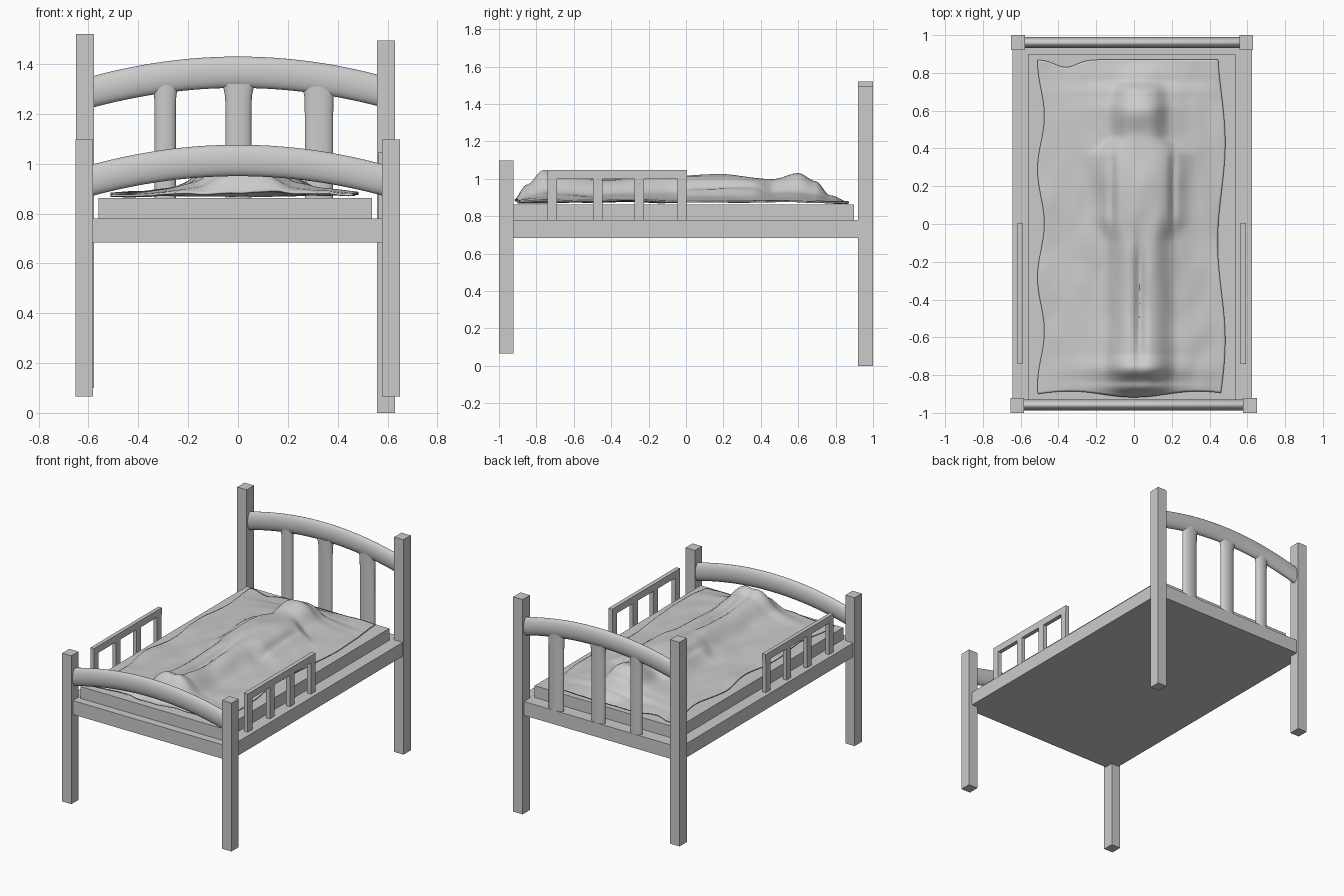
import bpy, bmesh, math
from mathutils import Vector, noise

if "Cube" in bpy.data.objects:
    bpy.data.objects.remove(bpy.data.objects["Cube"])


def add_mesh(name, bm, smooth=False):
    bmesh.ops.recalc_face_normals(bm, faces=bm.faces[:])
    mesh = bpy.data.meshes.new(name)
    bm.to_mesh(mesh)
    bm.free()
    ob = bpy.data.objects.new(name, mesh)
    bpy.context.collection.objects.link(ob)
    if smooth:
        bpy.ops.object.select_all(action='DESELECT')
        bpy.context.view_layer.objects.active = ob
        ob.select_set(True)
        bpy.ops.object.shade_smooth_by_angle(angle=math.radians(40))
    return ob


def put_box(bm, x, y, z):
    """Add a box spanning the given (low, high) ranges."""
    geo = bmesh.ops.create_cube(bm, size=1)
    for v in geo['verts']:
        v.co = [(lo + hi) / 2 + c * (hi - lo) for c, (lo, hi) in zip(v.co, (x, y, z))]


def box(name, x, y, z):
    bm = bmesh.new()
    put_box(bm, x, y, z)
    return add_mesh(name, bm)


def loft(name, rings):
    """Skin a list of closed rings and cap both ends."""
    bm = bmesh.new()
    loops = [[bm.verts.new(p) for p in r] for r in rings]
    n = len(loops[0])
    for a, b in zip(loops, loops[1:]):
        for i in range(n):
            bm.faces.new((a[i], a[(i + 1) % n], b[(i + 1) % n], b[i]))
    bm.faces.new(loops[0])
    bm.faces.new(loops[-1])
    return add_mesh(name, bm, True)


ANGLES = [2 * math.pi * i / 24 for i in range(24)]


def curved_rail(name, y, z_mid):
    rings = []
    for k in range(33):
        x = -0.6 + 1.2 * k / 32
        z = z_mid - 0.078 * (x / 0.58) ** 2
        rings.append([(x, y + 0.029 * math.cos(a), z + 0.063 * math.sin(a)) for a in ANGLES])
    return loft(name, rings)


def slat(name, x, half_width):
    rings = []
    for z, grow in ((0.74, 1), (1.0, 1), (1.2, 1), (1.27, 1.03), (1.3, 1.15), (1.32, 1.3)):
        rings.append([(x + half_width * grow * math.cos(a), 0.96 + 0.025 * math.sin(a), z)
                      for a in ANGLES])
    return loft(name, rings)


# corner posts
box("front_left_post", (-0.653, -0.582), (-1.0, -0.922), (0.065, 1.097))
box("front_right_post", (0.578, 0.65), (-1.0, -0.922), (0.065, 1.097))
box("back_left_post", (-0.65, -0.578), (0.92, 1.0), (0.10, 1.52))
box("back_right_post", (0.558, 0.63), (0.92, 1.0), (0.0, 1.495))

# base and mattress
box("bed_base", (-0.642, 0.624), (-0.985, 0.985), (0.683, 0.78))
box("mattress", (-0.56, 0.537), (-0.93, 0.897), (0.775, 0.862))

# headboard and footboard
curved_rail("headboard_rail", 0.96, 1.367)
curved_rail("footboard_rail", -0.958, 1.013)
for i, (x, hw) in enumerate(((-0.292, 0.043), (0.002, 0.052), (0.325, 0.057))):
    slat(f"headboard_slat_{i + 1}", x, hw)

# side guards
for side, x in (("left", (-0.617, -0.59)), ("right", (0.564, 0.593))):
    bm = bmesh.new()
    put_box(bm, x, (-0.74, 0.005), (0.998, 1.046))
    for y in (-0.715, -0.472, -0.25, -0.021):
        put_box(bm, x, (y - 0.025, y + 0.025), (0.77, 1.0))
    add_mesh(f"{side}_side_guard", bm)


# blanket draped over a sleeping figure
def interp(table, t):
    for (t0, v0), (t1, v1) in zip(table, table[1:]):
        if t <= t1:
            s = max(0, (t - t0) / (t1 - t0))
            s = s * s * (3 - 2 * s)
            return v0 + (v1 - v0) * s
    return table[-1][1]


RIDGE = [(-0.92, 0.01), (-0.85, 0.09), (-0.76, 0.168), (-0.68, 0.14), (-0.45, 0.12), (-0.1, 0.135),
         (0.2, 0.15), (0.46, 0.122), (0.6, 0.15), (0.69, 0.11), (0.77, 0.035), (0.87, 0.0)]
WIDTH = [(-0.9, 0.14), (-0.1, 0.14), (0.05, 0.19), (0.36, 0.21), (0.47, 0.12), (0.6, 0.12), (0.8, 0.1)]


def bump(x, y, cx, cy, rx, ry):
    return math.exp(-((x - cx) / rx) ** 2 - ((y - cy) / ry) ** 4)


def blanket_height(x, y):
    d = abs(x - 0.03)
    w = interp(WIDTH, y)
    ridge = interp(RIDGE, y)
    z = ridge * (0.55 * math.exp(-(d / w) ** 4) + 0.45 * math.exp(-(d / 0.3) ** 2))
    z -= 0.03 * bump(x, y, 0.03, -0.42, 0.028, 0.33)     # gap between the legs
    for cx in (-0.115, 0.205):                           # gap beside each arm
        z -= 0.018 * bump(x, y, cx, 0.18, 0.02, 0.2)
    z += 0.009 * noise.noise(Vector((x * 5, y * 4, 1.3)))
    z += 0.005 * noise.noise(Vector((x * 12, y * 6, 4.1)))
    return max(0.873 + z, 0.867)


NX, NY = 90, 150
bm = bmesh.new()
grid = []
for j in range(NY + 1):
    v = j / NY
    row = []
    for i in range(NX + 1):
        u = i / NX
        y0 = -0.9 + 1.77 * v
        left = -0.493 - 0.018 * math.sin(y0 * 11 - 1.6)
        right = 0.463 + 0.02 * math.sin(y0 * 6 - 1.0)
        x = left + (right - left) * u
        y = y0 + 0.015 * math.sin(u * 9) * (1 - v) ** 4
        y -= 0.04 * v ** 4 * math.exp(-((x + 0.36) / 0.08) ** 2)
        row.append(bm.verts.new((x, y, blanket_height(x, y))))
    grid.append(row)
for j in range(NY):
    for i in range(NX):
        bm.faces.new((grid[j][i], grid[j][i + 1], grid[j + 1][i + 1], grid[j + 1][i]))
blanket = add_mesh("blanket", bm, True)
thick = blanket.modifiers.new("thickness", 'SOLIDIFY')
thick.thickness = 0.008
thick.offset = 0
